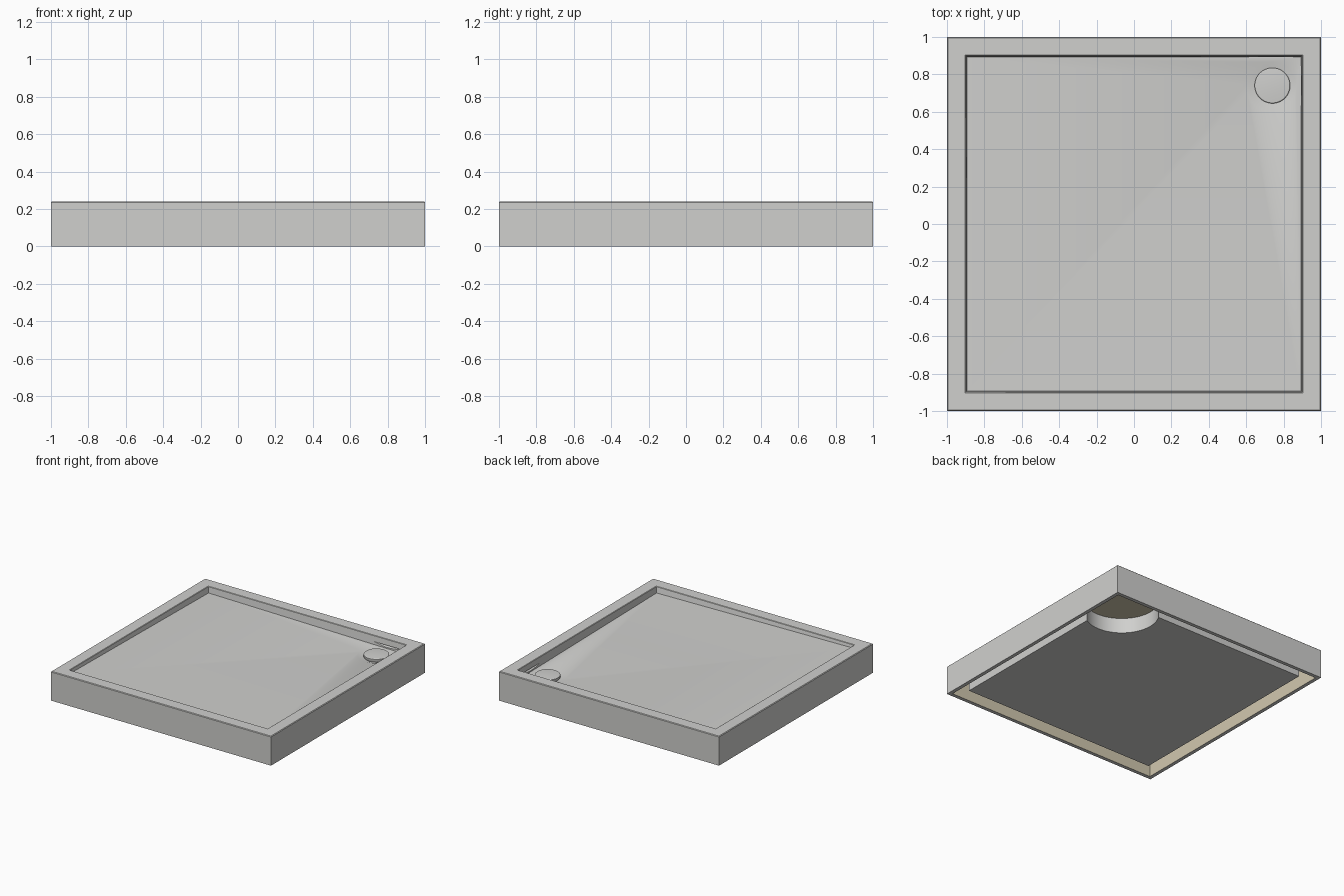
import bpy, bmesh
from mathutils import Matrix

cube = bpy.data.objects.get("Cube")
if cube:
    bpy.data.objects.remove(cube, do_unlink=True)


def material(name, rgb):
    m = bpy.data.materials.new(name)
    m.use_nodes = True
    m.diffuse_color = (*rgb, 1)
    m.node_tree.nodes["Principled BSDF"].inputs["Base Color"].default_value = (*rgb, 1)
    return m


GREY = material("light_grey", (0.63, 0.63, 0.615))
CREAM = material("cream", (0.64, 0.58, 0.43))
DRAIN = 0.74


def floor(offset):
    """Height of the floor plane, which falls towards the drain corner."""
    return lambda x, y: 0.19 + offset - 0.014 * (x + y)


def make_object(name, bm, mats=(GREY,)):
    bmesh.ops.recalc_face_normals(bm, faces=bm.faces)
    mesh = bpy.data.meshes.new(name)
    bm.to_mesh(mesh)
    bm.free()
    for m in mats:
        mesh.materials.append(m)
    obj = bpy.data.objects.new(name, mesh)
    bpy.context.collection.objects.link(obj)
    return obj


def square_loft(name, rings, mats=(GREY,)):
    """Closed solid through square rings of (half width, height, material)."""
    bm = bmesh.new()
    loops = []
    for half, z, _ in rings:
        corners = [(-half, -half), (half, -half), (half, half), (-half, half)]
        loops.append([bm.verts.new((x, y, z(x, y) if callable(z) else z)) for x, y in corners])
    for a, b, ring in zip(loops, loops[1:], rings[1:]):
        for i in range(4):
            j = (i + 1) % 4
            bm.faces.new((a[i], a[j], b[j], b[i])).material_index = ring[2]
    bm.faces.new(loops[0]).material_index = rings[0][2]
    bm.faces.new(loops[-1]).material_index = rings[-1][2]
    return make_object(name, bm, mats)


def drain_cone(name, r_low, r_high, z_low, z_high):
    bm = bmesh.new()
    bmesh.ops.create_cone(bm, cap_ends=True, segments=64, radius1=r_low, radius2=r_high,
                          depth=z_high - z_low,
                          matrix=Matrix.Translation((DRAIN, DRAIN, (z_low + z_high) / 2)))
    return make_object(name, bm)


def activate(obj):
    bpy.ops.object.select_all(action='DESELECT')
    obj.select_set(True)
    bpy.context.view_layer.objects.active = obj


def cut(obj, cutter):
    cutter.hide_render = True
    mod = obj.modifiers.new("cut", 'BOOLEAN')
    mod.operation = 'DIFFERENCE'
    mod.solver = 'EXACT'
    mod.object = cutter
    activate(obj)
    bpy.ops.object.modifier_apply(modifier=mod.name)
    bpy.data.objects.remove(cutter, do_unlink=True)


def smooth(obj):
    activate(obj)
    bpy.ops.object.shade_smooth_by_angle(angle=0.6)


# Thin tray shell: cream inside, grey outside, with a raised rim
tray = square_loft("tray_shell", [
    (0.925, floor(-0.03), 1),
    (0.93, 0.212, 1),
    (0.97, 0.212, 1),
    (0.97, 0, 1),
    (1, 0, 0),
    (1, 0.235, 0),
    (0.995, 0.24, 0),
    (0.903, 0.24, 0),
    (0.899, 0.237, 0),
    (0.892, floor(0), 0),
], (GREY, CREAM))

# Shallow dish around the drain
cut(tray, drain_cone("dish_cutter", 0.095, 0.20, 0.157, 0.192))
smooth(tray)

# Solid base under the floor, with a round clearance for the drain
base = square_loft("base_slab", [(0.882, 0.02, 0), (0.882, floor(-0.02), 0)])
cut(base, drain_cone("drain_clearance_cutter", 0.28, 0.28, -0.1, 0.4))
smooth(base)

# Round drain cover with a softened edge and slightly domed top
bm = bmesh.new()
profile = [(0.085, 0.15), (0.095, 0.165), (0.095, 0.183), (0.09, 0.187), (0.05, 0.19), (0, 0.191)]
verts = [bm.verts.new((r, 0, z)) for r, z in [(0, 0.15)] + profile]
edges = [bm.edges.new(pair) for pair in zip(verts, verts[1:])]
bmesh.ops.spin(bm, geom=verts + edges, cent=(0, 0, 0), axis=(0, 0, 1), angle=6.283185, steps=64)
bmesh.ops.remove_doubles(bm, verts=bm.verts, dist=0.0001)
bmesh.ops.translate(bm, verts=bm.verts, vec=(DRAIN, DRAIN, 0))
smooth(make_object("drain_cover", bm))
